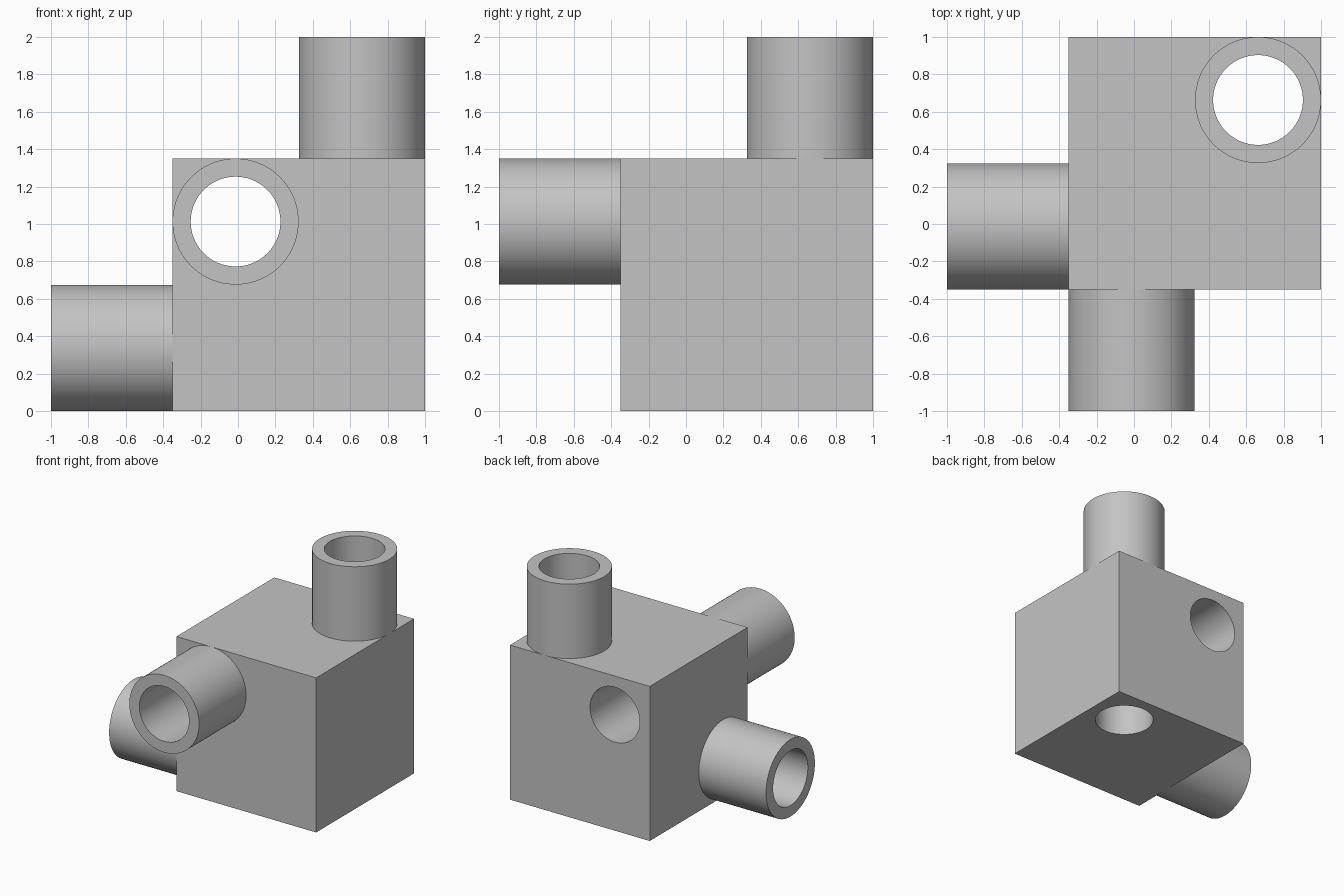
import bpy
import bmesh
import math
from mathutils import Matrix, Vector

old = bpy.data.objects.get("Cube")
if old:
    bpy.data.objects.remove(old, do_unlink=True)

SEGMENTS = 96
LOW, HIGH, SIDE = -0.35, 1.0, 1.35
OUTER, BORE, LENGTH = 0.337, 0.24, 0.65

grey = bpy.data.materials.new("plain grey")
grey.use_nodes = True
colour = (0.55, 0.55, 0.55, 1)
grey.diffuse_color = colour
grey.node_tree.nodes["Principled BSDF"].inputs["Base Color"].default_value = colour


def make_object(name, bm):
    bmesh.ops.recalc_face_normals(bm, faces=bm.faces)
    mesh = bpy.data.meshes.new(name)
    bm.to_mesh(mesh)
    bm.free()
    mesh.materials.append(grey)
    obj = bpy.data.objects.new(name, mesh)
    bpy.context.collection.objects.link(obj)
    return obj


def aim(start, direction):
    turn = Vector(direction).to_track_quat("Z", "Y").to_matrix().to_4x4()
    return Matrix.Translation(start) @ turn


def smooth(obj):
    bpy.ops.object.select_all(action="DESELECT")
    obj.select_set(True)
    bpy.context.view_layer.objects.active = obj
    bpy.ops.object.shade_smooth_by_angle(angle=math.radians(30))


def tube(name, start, direction):
    # Outer wall, end ring and inner wall; the root sits on the block
    bm = bmesh.new()
    profile = [(OUTER, 0), (OUTER, LENGTH), (BORE, LENGTH), (BORE, 0)]
    verts = [bm.verts.new((r, 0, z)) for r, z in profile]
    edges = [bm.edges.new(pair) for pair in zip(verts, verts[1:])]
    bmesh.ops.spin(bm, geom=verts + edges, axis=(0, 0, 1), cent=(0, 0, 0),
                   angle=math.tau, steps=SEGMENTS)
    bmesh.ops.remove_doubles(bm, verts=bm.verts, dist=0.0001)
    bmesh.ops.recalc_face_normals(bm, faces=bm.faces)
    bm.transform(aim(start, direction))
    obj = make_object(name, bm)
    # The open shell needs its outer wall facing away from the axis
    axis = Vector(direction)
    wall = next(p for p in obj.data.polygons
                if abs(p.normal.dot(axis)) < 0.1
                and (p.center - Vector(start)).cross(axis).length > (OUTER + BORE) / 2)
    out = wall.center - Vector(start)
    if wall.normal.dot(out - axis * out.dot(axis)) < 0:
        obj.data.flip_normals()
    smooth(obj)


# Solid block
bm = bmesh.new()
bmesh.ops.create_cube(bm, size=SIDE)
middle = (LOW + HIGH) / 2
bm.transform(Matrix.Translation((middle, middle, SIDE / 2)))
block = make_object("block", bm)

# Each tube continues as a bore right through the block
near, far = LOW + OUTER, HIGH - OUTER
tubes = {
    "front_tube": ((near, LOW, SIDE - OUTER), (0, -1, 0)),
    "right_tube": ((LOW, near, OUTER), (-1, 0, 0)),
    "top_tube": ((far, far, SIDE), (0, 0, 1)),
}
for name, (start, direction) in tubes.items():
    tube(name, start, direction)
    bm = bmesh.new()
    bmesh.ops.create_cone(bm, cap_ends=True, segments=SEGMENTS, radius1=BORE,
                          radius2=BORE, depth=SIDE * 2)
    bm.transform(aim(Vector(start) - Vector(direction) * SIDE / 2, direction))
    cutter = make_object(name + "_cutter", bm)
    cutter.hide_render = True
    cut = block.modifiers.new("bore", "BOOLEAN")
    cut.operation = "DIFFERENCE"
    cut.solver = "EXACT"
    cut.object = cutter
    bpy.context.view_layer.objects.active = block
    bpy.ops.object.modifier_apply(modifier=cut.name)
    bpy.data.objects.remove(cutter, do_unlink=True)

smooth(block)
